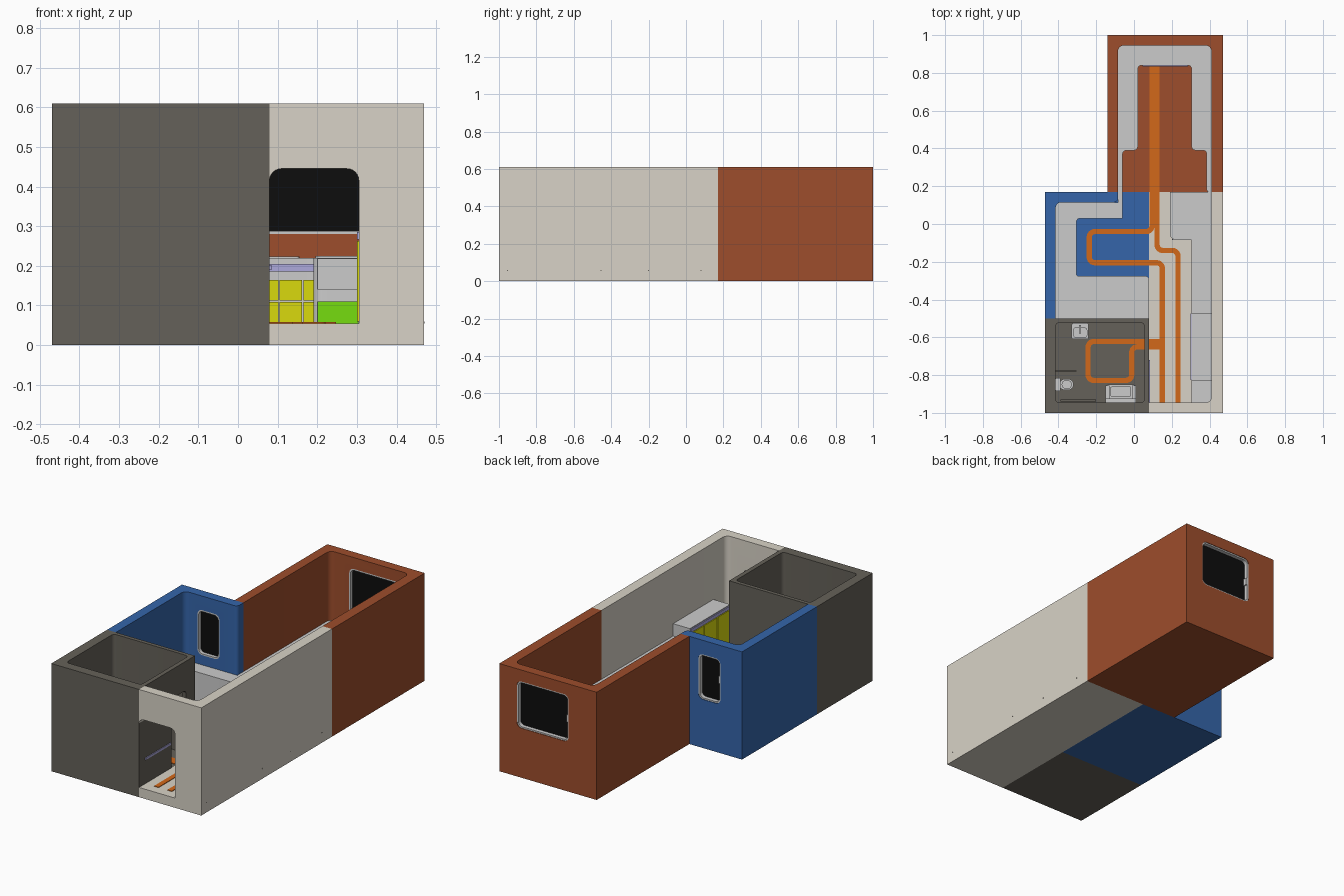
import bpy, bmesh, math
from mathutils import Vector

if "Cube" in bpy.data.objects:
    bpy.data.objects.remove(bpy.data.objects["Cube"])

MATS = {}
COL = dict(rust=(.34, .075, .025), blue=(.035, .13, .4), cream=(.69, .65, .57), dark=(.13, .12, .1),
           orange=(.65, .14, .01), black=(.004, .004, .004), yellow=(.7, .7, .004),
           green=(.18, .72, .005), lavender=(.42, .40, .72))


def paint(ob, c):
    if c:
        if c not in MATS:
            MATS[c] = bpy.data.materials.new(c)
            MATS[c].diffuse_color = (*COL[c], 1)
        ob.data.materials.append(MATS[c])


def fillet(pts, closed=True):
    """Round the right-angled corners; a point is (x, y) or (x, y, radius)."""
    out = []
    for i, q in enumerate(pts):
        p = Vector(q[:2])
        r = q[2] if len(q) > 2 else 0
        if not r or (not closed and i in (0, len(pts) - 1)):
            out.append(p)
            continue
        d1 = (Vector(pts[i - 1][:2]) - p).normalized()
        d2 = (Vector(pts[(i + 1) % len(pts)][:2]) - p).normalized()
        c = p + r * (d1 + d2)
        for k in range(7):
            a = k * math.pi / 12
            out.append(c - r * (d2 * math.cos(a) + d1 * math.sin(a)))
    return out


def prism(name, pts, t0, t1, color=None, axis='z'):
    bm = bmesh.new()
    place = (lambda p, t: (p[0], p[1], t)) if axis == 'z' else \
            (lambda p, t: (p[0], t, p[1])) if axis == 'y' else (lambda p, t: (t, p[0], p[1]))
    prof = fillet(pts)
    a = [bm.verts.new(place(p, t0)) for p in prof]
    b = [bm.verts.new(place(p, t1)) for p in prof]
    bm.faces.new(a)
    bm.faces.new(b)
    n = len(a)
    for i in range(n):
        bm.faces.new((a[i], a[(i + 1) % n], b[(i + 1) % n], b[i]))
    bmesh.ops.recalc_face_normals(bm, faces=bm.faces)
    me = bpy.data.meshes.new(name)
    bm.to_mesh(me)
    bm.free()
    ob = bpy.data.objects.new(name, me)
    bpy.context.collection.objects.link(ob)
    paint(ob, color)
    return ob


def rect(x0, x1, y0, y1, r=0):
    return [(x0, y0, r), (x1, y0, r), (x1, y1, r), (x0, y1, r)]


def box(name, x0, x1, y0, y1, z0, z1, color=None, r=0):
    return prism(name, rect(x0, x1, y0, y1, r), z0, z1, color)


def cut(ob, cutter):
    m = ob.modifiers.new("cut", 'BOOLEAN')
    m.operation, m.solver, m.object = 'DIFFERENCE', 'EXACT', cutter
    bpy.context.view_layer.objects.active = ob
    bpy.ops.object.modifier_apply(modifier=m.name)
    bpy.data.objects.remove(cutter)


F, H, T = .055, .61, .22   # floor level, wall top, counter top

# four room modules: solid blocks with the interior cut out
rust = box("rear_module", -.14, .47, .17, 1, 0, H, 'rust')
cut(rust, prism("c", [(-.085, 0), (.41, 0), (.41, .945, .03), (-.085, .945, .03)], F, 1))
blue = box("side_module", -.47, .08, -.5, .17, 0, H, 'blue')
cut(blue, prism("c", [(-.415, -.6), (.2, -.6), (.2, .3), (-.085, .3), (-.085, .115, .02),
                      (-.415, .115, .03)], F, 1))
cream = box("entry_module", .08, .47, -1, .17, 0, H, 'cream')
cut(cream, prism("c", [(0, -.945), (.41, -.945, .03), (.41, .3), (0, .3)], F, 1))
dark = box("bathroom_module", -.47, .08, -1, -.5, 0, H, 'dark')
cut(dark, box("c", -.415, .055, -.945, -.522, F, 1, r=.02))

# entrance and bathroom doorways
cut(cream, prism("c", [(.0795, F), (.305, F), (.305, .445, .03), (.0795, .445, .03)], -1.1, -.9, axis='y'))
cut(dark, prism("c", [(-.71, F), (-.58, F), (-.58, .445, .02), (-.71, .445, .02)], .04, .1, axis='x'))


# framed dark windows in the rear-facing walls
def window(name, wall, x0, x1, z0, z1, y):
    cut(wall, prism("c", rect(x0, x1, z0, z1, .03), y - .1, y + .1, axis='y'))
    frame = prism(name + "_frame", rect(x0, x1, z0, z1, .03), y - .055, y - .003, axis='y')
    w = .008
    cut(frame, prism("c", rect(x0 + w, x1 - w, z0 + w, z1 - w, .024), y - .1, y + .1, axis='y'))
    prism(name + "_pane", rect(x0 + w, x1 - w, z0 + w, z1 - w, .024), y - .035, y - .025, 'black', axis='y')
    box(name + "_handle", x0 + .004, x0 + .016, y - .025, y - .004, .39, .43)


window("rear_window", rust, .035, .36, .28, .545, 1)
window("side_window", blue, -.335, -.196, .275, .53, .17)

# built-in counters following the walls
prism("rear_counter", [(-.085, .03), (-.085, .945, .02), (.41, .945, .02), (.41, .17), (.385, .17, .01),
                       (.385, .39, .02), (.305, .39, .02), (.305, .84, .02), (.02, .84, .02),
                       (.02, .39, .02), (-.06, .39, .02), (-.06, .03)], F, T)
prism("side_counter", [(-.085, .03), (-.085, .115), (-.415, .115, .02), (-.415, -.5), (.08, -.5),
                       (.08, -.275, .02), (-.305, -.275, .01), (-.305, .03, .02)], F, T)
box("side_worktop", -.39, -.31, -.5, -.08, T, T + .006)
box("side_bed_top", -.31, 0, -.5, -.28, T, T + .006)
prism("kitchen_counter", [(.19, .17), (.41, .17), (.41, -.945), (.305, -.945), (.305, -.08),
                          (.19, -.08, .025)], F, T)
prism("kitchen_worktop", [(.195, .005), (.385, .005, .02), (.385, -.47), (.307, -.47), (.307, -.075),
                          (.195, -.075, .02)], T, T + .005)
box("tall_cabinet", .305, .41, -.83, -.47, T, .29)
box("rear_counter_hatch", .045, .155, .845, .92, T, T + .004, r=.008)

# cabinet fronts
for i in range(4):
    x = .045 + i * .06
    for z in (F + .002, .112):
        box("rear_drawer", x, x + .057, .834, .841, z, z + .052, 'yellow')
box("rear_counter_trim", .045, .285, .834, .841, .185, .205, 'lavender')
box("kitchen_plinth_panel", .2, .3045, -.085, -.079, F, .11, 'green')
box("kitchen_drawer_front", .2, .3045, -.085, -.079, .14, .218)
for i in range(3):
    y = -.825 + i * .117
    box("tall_cabinet_door", .3, .306, y, y + .112, .06, .262, 'yellow')
box("tall_cabinet_trim", .3, .306, -.825, -.475, .266, .285, 'lavender')
box("hall_rail", .08, .084, -.945, -.72, .19, .202, 'lavender')


# orange guide strips on the floor
def strip(name, pts, w=.028):
    p = fillet([(x, y, .03) for x, y in pts], closed=False)
    left, right = [], []
    for i, q in enumerate(p):
        d = (p[min(i + 1, len(p) - 1)] - p[max(i - 1, 0)]).normalized()
        n = Vector((-d.y, d.x)) * w / 2
        left.append(tuple(q + n))
        right.append(tuple(q - n))
    prism(name, left + right[::-1], F - .002, F + .003, 'orange')


strip("left_guide_strip", [(.095, .835), (.095, -.04), (-.237, -.04), (-.237, -.205), (.15, -.205), (.15, -.945)])
strip("right_guide_strip", [(.122, .835), (.122, -.14), (.233, -.14), (.233, -.945)])
strip("bathroom_guide_strip", [(.15, -.622), (-.243, -.622), (-.243, -.828), (-.012, -.828), (-.012, -.65), (.15, -.65)])

# washbasin with tap
basin = box("washbasin", -.33, -.24, -.61, -.525, .15, .2, r=.01)
cut(basin, box("c", -.32, -.25, -.6, -.55, .165, .3, r=.012))
box("washbasin_pedestal", -.305, -.265, -.575, -.53, F, .15)
box("tap_post", -.29, -.28, -.545, -.535, .2, .235)
box("tap_spout", -.29, -.28, -.58, -.535, .228, .236)

# toilet
box("toilet_tank", -.415, -.39, -.885, -.815, F, .2, r=.006)
box("toilet_base", -.39, -.34, -.87, -.83, F, .12, r=.015)
bowl = box("toilet_bowl", -.395, -.32, -.88, -.82, .115, .14, r=.029)
cut(bowl, box("c", -.38, -.332, -.87, -.83, .125, .3, r=.018))

# bathroom seat, partition and skirting
box("seat_base", -.15, .01, -.945, -.85, F, .13, r=.015)
box("seat_back", -.15, .01, -.945, -.925, .13, .2)
for x in (-.15, -.01):
    box("seat_arm", x, x + .02, -.935, -.855, .13, .16)
box("seat_cushion", -.125, -.015, -.915, -.86, .13, .14, r=.01)
box("shower_partition", -.415, -.305, -.78, -.775, F, .4, 'dark')
box("shower_tray", -.39, -.2, -.94, -.93, F, .07, 'dark')

# small fixing studs low on the right wall
for y in (-.955, -.455, -.2, .08):
    prism("fixing_stud", rect(y - .003, y + .003, .054, .06, .003), .469, .471, 'dark', axis='x')

# smooth the rounded corners only
bpy.ops.object.select_all(action='SELECT')
bpy.ops.object.shade_smooth_by_angle(angle=math.radians(30))

for m in bpy.data.materials:
    if m.users and not m.is_grease_pencil:
        m.use_nodes = True
        m.node_tree.nodes["Principled BSDF"].inputs["Base Color"].default_value = m.diffuse_color
